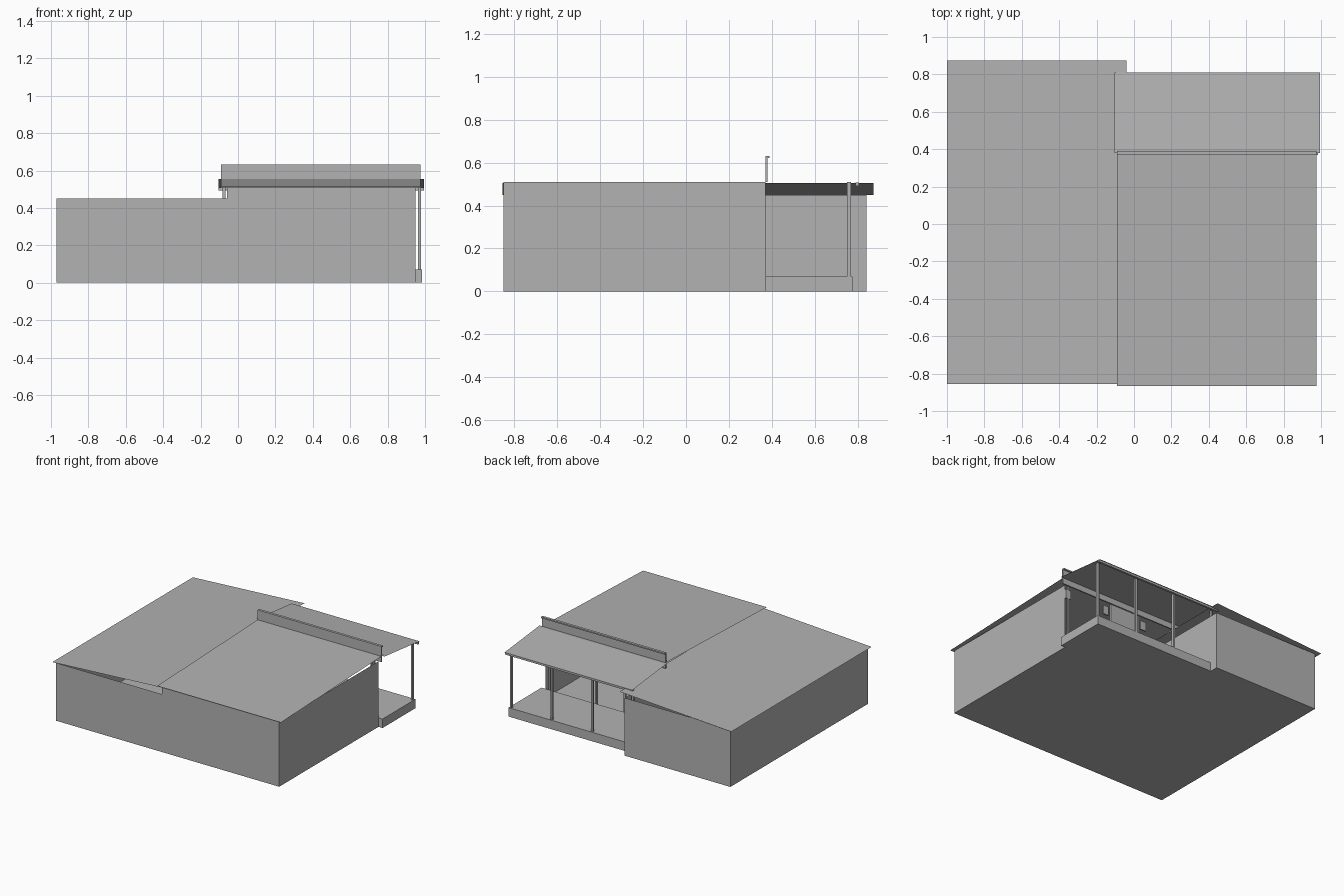
import bpy

if "Cube" in bpy.data.objects:
    bpy.data.objects.remove(bpy.data.objects["Cube"])

grey = bpy.data.materials.new("plain_grey")
grey.diffuse_color = (0.45, 0.45, 0.45, 1)
grey.use_nodes = True
grey.node_tree.nodes["Principled BSDF"].inputs["Base Color"].default_value = grey.diffuse_color


def mesh(name, verts, faces):
    me = bpy.data.meshes.new(name)
    me.from_pydata(verts, [], faces)
    me.update()
    me.materials.append(grey)
    ob = bpy.data.objects.new(name, me)
    bpy.context.collection.objects.link(ob)
    return ob


def box(name, x0, x1, y0, y1, z0, z1):
    v = [(x, y, z) for z in (z0, z1) for x, y in ((x0, y0), (x1, y0), (x1, y1), (x0, y1))]
    f = [(3, 2, 1, 0), (4, 5, 6, 7)] + [(i, (i + 1) % 4, (i + 1) % 4 + 4, i + 4) for i in range(4)]
    return mesh(name, v, f)


def sheet(name, x0, x1, y0, y1, zs):
    """Thin sheet; zs are heights of front-left, front-right, back-right, back-left."""
    pts = ((x0, y0), (x1, y0), (x1, y1), (x0, y1))
    return mesh(name, [(x, y, z) for (x, y), z in zip(pts, zs)], [(0, 1, 2, 3)])


def wall(name, path, z):
    """Thin wall following a plan path, open at the top."""
    n = len(path)
    v = [(x, y, h) for h in (0, z) for x, y in path]
    return mesh(name, v, [(i, i + 1, i + 1 + n, i + n) for i in range(n - 1)])


# house shell: closed left wing, right wing open to the porch
L, M, R = -0.97, -0.06, 0.95
F, P, B = -0.85, 0.37, 0.84
wall("left_wing_walls", [(M, P), (M, B), (L, B), (L, F), (M, F)], 0.45)
wall("right_wing_walls", [(M, F), (R, F), (R, P)], 0.51)
wall("dividing_wall", [(M, F), (M, P)], 0.45)
sheet("left_floor", L, M, F, B, (0,) * 4)
sheet("right_floor", M, R, F, P, (0,) * 4)

# sloping roof sheets
sheet("left_roof", -1.0, -0.04, -0.855, 0.873, (0.45, 0.505, 0.505, 0.45))
sheet("right_roof", -0.09, 0.975, -0.865, 0.40, (0.512, 0.512, 0.556, 0.556))
sheet("porch_roof", -0.105, 0.995, 0.38, 0.81, (0.555, 0.555, 0.51, 0.51))

# upright board between the two right-hand roofs
box("parapet_board", -0.09, 0.975, 0.37, 0.38, 0.51, 0.622)
box("parapet_cap", -0.09, 0.975, 0.37, 0.39, 0.622, 0.632)

# porch
box("porch_floor", M, 0.985, P, 0.775, 0, 0.07)
box("porch_eave_beam", -0.105, 0.995, 0.79, 0.806, 0.492, 0.508)
for i in range(4):
    x = -0.076 + i * 0.349
    box("porch_post", x - 0.008, x + 0.008, 0.75, 0.768, 0.07, 0.51)

# door frame posts and panels in the open side of the house
for x in (0.917, 0.517, 0.27):
    box("door_post", x - 0.007, x + 0.007, 0.355, P, 0.0, 0.51)
box("door_head_panel", 0.27, 0.517, 0.36, P, 0.30, 0.51)
for x in (0.917, 0.57, 0.225):
    box("head_block", x - 0.025, x + 0.025, 0.36, P, 0.41, 0.48)
